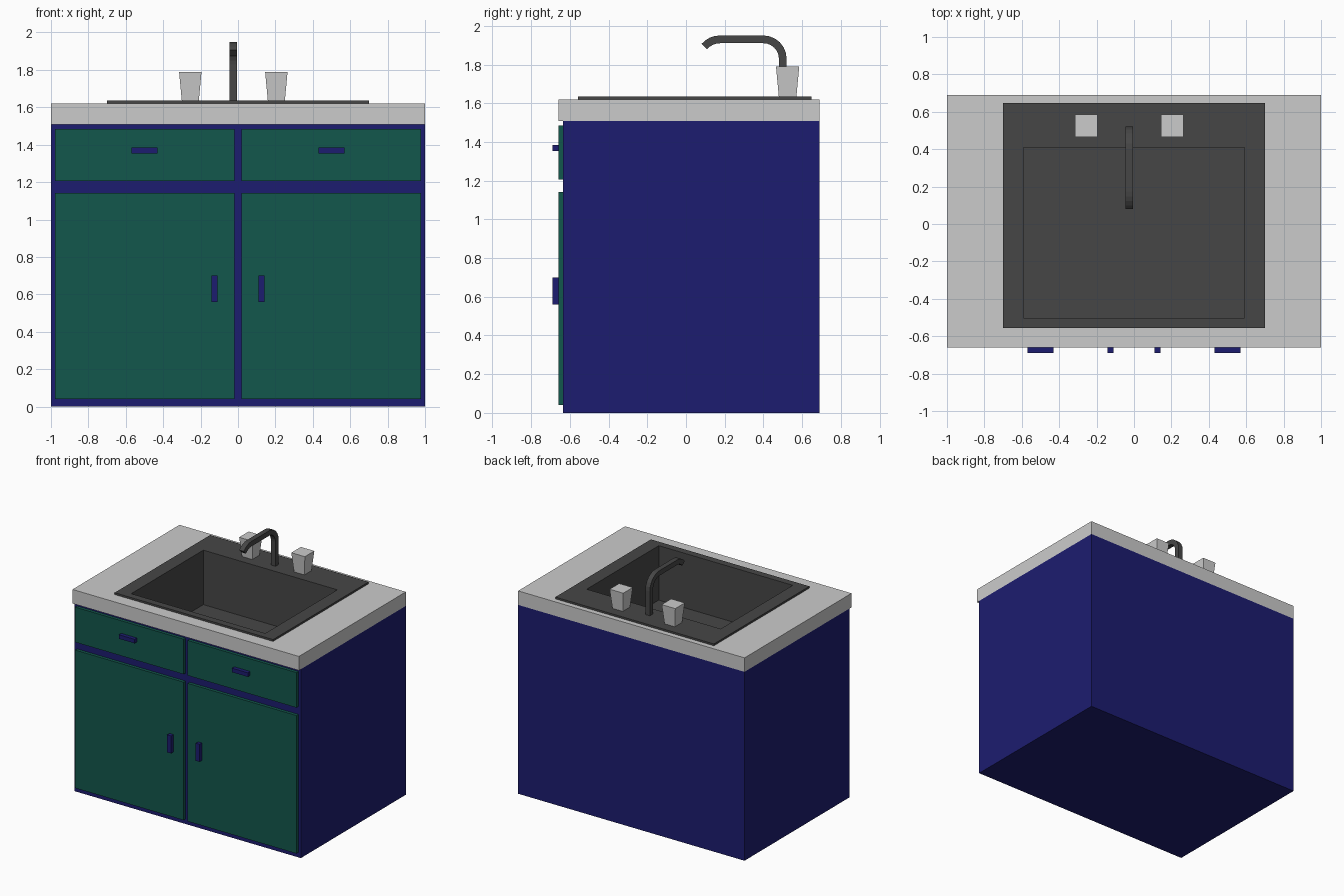
import bpy, bmesh, math
from mathutils import Vector

if "Cube" in bpy.data.objects:
    bpy.data.objects.remove(bpy.data.objects["Cube"])


def material(name, rgb):
    m = bpy.data.materials.new(name)
    m.diffuse_color = (*rgb, 1)
    m.use_nodes = True
    m.node_tree.nodes["Principled BSDF"].inputs["Base Color"].default_value = m.diffuse_color
    return m


BLUE = material("navy", (0.012, 0.012, 0.16))
GREEN = material("green", (0.006, 0.095, 0.072))
DARK = material("dark_grey", (0.062, 0.062, 0.062))


def loft(name, rings, mat=None, closed=False):
    """Bridge four-cornered rings; cap the ends, or join last to first."""
    bm = bmesh.new()
    loops = [[bm.verts.new(p) for p in ring] for ring in rings]
    pairs = list(zip(loops, loops[1:]))
    if closed:
        pairs.append((loops[-1], loops[0]))
    else:
        bm.faces.new(loops[0])
        bm.faces.new(loops[-1])
    for a, b in pairs:
        for i in range(4):
            j = (i + 1) % 4
            bm.faces.new((a[i], a[j], b[j], b[i]))
    bmesh.ops.recalc_face_normals(bm, faces=bm.faces)
    mesh = bpy.data.meshes.new(name)
    bm.to_mesh(mesh)
    bm.free()
    ob = bpy.data.objects.new(name, mesh)
    bpy.context.collection.objects.link(ob)
    if mat:
        mesh.materials.append(mat)
    return ob


def rect(x0, x1, y0, y1, z):
    return [(x0, y0, z), (x1, y0, z), (x1, y1, z), (x0, y1, z)]


def box(name, x, y, z, mat=None):
    return loft(name, [rect(*x, *y, z[0]), rect(*x, *y, z[1])], mat)


# Hollow cabinet body
loft("cabinet", [rect(-1, 1, -0.635, 0.69, 0), rect(-1, 1, -0.635, 0.69, 1.508),
                 rect(-0.98, 0.98, -0.615, 0.67, 1.508),
                 rect(-0.98, 0.98, -0.615, 0.67, 0.02)], BLUE)

# Countertop with a cut-out for the basin
loft("countertop", [rect(-1, 1, -0.66, 0.69, 1.508), rect(-1, 1, -0.66, 0.69, 1.62),
                    rect(-0.62, 0.62, -0.53, 0.44, 1.62),
                    rect(-0.62, 0.62, -0.53, 0.44, 1.508)], closed=True)

# Sink: basin outside, raised rim, basin inside
loft("sink", [rect(-0.605, 0.605, -0.515, 0.425, 1.18),
              rect(-0.605, 0.605, -0.515, 0.425, 1.62),
              rect(-0.7, 0.7, -0.557, 0.648, 1.62),
              rect(-0.7, 0.7, -0.557, 0.648, 1.635),
              rect(-0.592, 0.592, -0.502, 0.408, 1.635),
              rect(-0.592, 0.592, -0.502, 0.408, 1.2)], DARK)

# Doors, drawers, handles and taps, one set per side
for side, s in (("left", -1), ("right", 1)):
    def span(a, b):
        return tuple(sorted((s * a, s * b)))
    front, pull = (-0.66, -0.635), (-0.69, -0.66)
    box("door_" + side, span(0.018, 0.978), front, (0.04, 1.142), GREEN)
    box("drawer_" + side, span(0.018, 0.978), front, (1.205, 1.485), GREEN)
    box("door_handle_" + side, span(0.109, 0.143), pull, (0.56, 0.70), BLUE)
    box("drawer_handle_" + side, span(0.43, 0.57), pull, (1.353, 1.385), BLUE)
    cx, cy = -0.025 + s * 0.23, 0.525
    loft("tap_" + side, [rect(cx - r, cx + r, cy - r, cy + r, z)
                         for r, z in ((0.045, 1.63), (0.06, 1.79))])

# Faucet: square section swept along a bent path in the YZ plane
path = [(0.5, 1.63)]
for i in range(7):
    a = math.radians(90 * i / 6)
    path.append((0.4 + 0.1 * math.cos(a), 1.83 + 0.1 * math.sin(a)))
for i in range(5):
    a = math.radians(90 + 50 * i / 4)
    path.append((0.175 + 0.105 * math.cos(a), 1.825 + 0.105 * math.sin(a)))
pts = [Vector(p) for p in path]
rings, h, fx = [], 0.02, -0.025
for i, p in enumerate(pts):
    t = (pts[min(i + 1, len(pts) - 1)] - pts[max(i - 1, 0)]).normalized()
    if i == 1:
        t = Vector((0, 1))
    n = Vector((t.y, -t.x)) * h
    rings.append([(fx - h, *(p - n)), (fx + h, *(p - n)),
                  (fx + h, *(p + n)), (fx - h, *(p + n))])
loft("faucet", rings, DARK)
